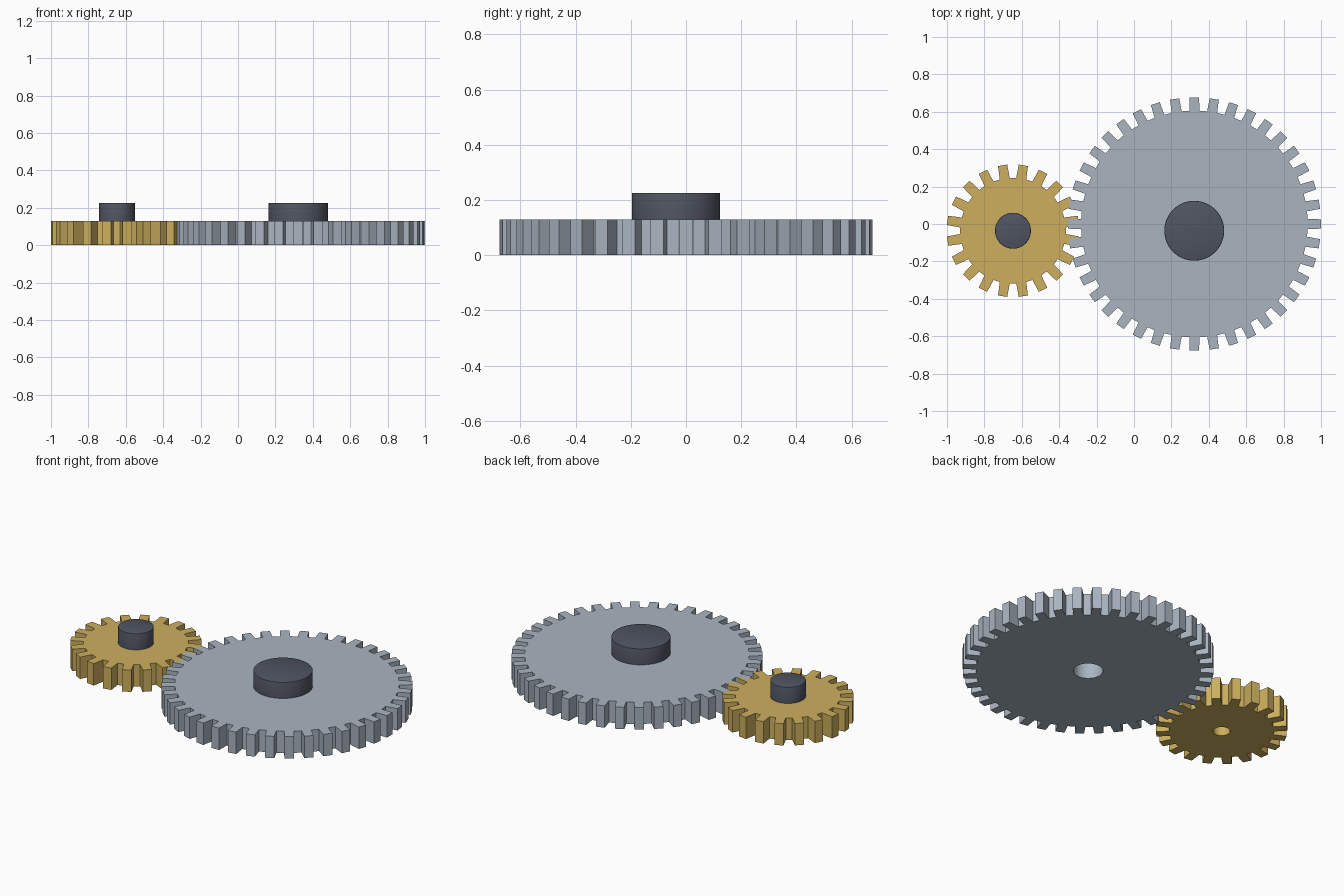
import bpy, bmesh, math
from mathutils import Vector

if "Cube" in bpy.data.objects:
    bpy.data.objects.remove(bpy.data.objects["Cube"])


def material(name, rgb):
    m = bpy.data.materials.new(name)
    m.diffuse_color = (*rgb, 1)
    m.use_nodes = True
    m.node_tree.nodes["Principled BSDF"].inputs["Base Color"].default_value = m.diffuse_color
    return m


def finish(bm, name, mat, location):
    bmesh.ops.recalc_face_normals(bm, faces=bm.faces)
    mesh = bpy.data.meshes.new(name)
    bm.to_mesh(mesh)
    bm.free()
    mesh.materials.append(mat)
    ob = bpy.data.objects.new(name, mesh)
    ob.location = location
    bpy.context.collection.objects.link(ob)
    return ob


def gear(name, mat, location, teeth, tip, root, bore, height, phase=0.0):
    """Spur gear with slightly tapered teeth and a round bore."""
    bm = bmesh.new()
    rings = []  # (outer bottom, outer top, bore bottom, bore top) per outline point
    tip_half, root_half = 0.025 / tip, 0.027 / root
    for i in range(teeth):
        mid = phase + i * math.tau / teeth
        for r, offset in ((root, -root_half), (tip, -tip_half),
                          (tip, tip_half), (root, root_half)):
            d = Vector((math.cos(mid + offset), math.sin(mid + offset), 0))
            up = Vector((0, 0, height))
            rings.append([bm.verts.new(p) for p in
                          (d * r, d * r + up, d * bore, d * bore + up)])
    for i, a in enumerate(rings):
        b = rings[(i + 1) % len(rings)]
        for j, k in ((0, 1), (1, 3), (3, 2), (2, 0)):  # flank, top, bore, base
            f = bm.faces.new((a[j], b[j], b[k], a[k]))
            f.smooth = (j, k) == (3, 2)
    bm.normal_update()
    ob = finish(bm, name, mat, location)
    # keep everything but the bore wall crisp
    select(ob)
    bpy.ops.object.shade_smooth_by_angle(angle=math.radians(12))
    return ob


def hub(name, mat, location, radius, height):
    """Solid round boss with a tiny softened rim."""
    bm = bmesh.new()
    bmesh.ops.create_cone(bm, cap_ends=True, segments=64, radius1=radius,
                          radius2=radius, depth=height)
    bmesh.ops.translate(bm, verts=bm.verts, vec=(0, 0, height / 2))
    rim = [e for e in bm.edges if all(v.co.z > height - 1e-4 for v in e.verts)]
    bmesh.ops.bevel(bm, geom=rim, offset=0.004, segments=2,
                    affect='EDGES', profile=0.5)
    ob = finish(bm, name, mat, location)
    select(ob)
    bpy.ops.object.shade_smooth_by_angle(angle=math.radians(30))
    return ob


def select(ob):
    bpy.ops.object.select_all(action='DESELECT')
    ob.select_set(True)
    bpy.context.view_layer.objects.active = ob


steel = material("light_steel", (0.40, 0.46, 0.53))
brass = material("brass", (0.61, 0.43, 0.11))
dark = material("dark_metal", (0.08, 0.09, 0.12))

THICK = 0.13
HUB_H = 0.096

# Large wheel and its boss
gear("large_gear", steel, (0.323, 0, 0), 40, 0.677, 0.606, 0.08, THICK)
hub("large_hub", dark, (0.322, -0.036, THICK), 0.16, HUB_H)

# Small pinion, turned half a tooth to mesh, and its boss
gear("small_gear", brass, (-0.647, -0.036, 0), 20, 0.355, 0.283, 0.046, THICK,
     phase=math.pi / 20)
hub("small_hub", dark, (-0.647, -0.036, THICK), 0.096, HUB_H)
